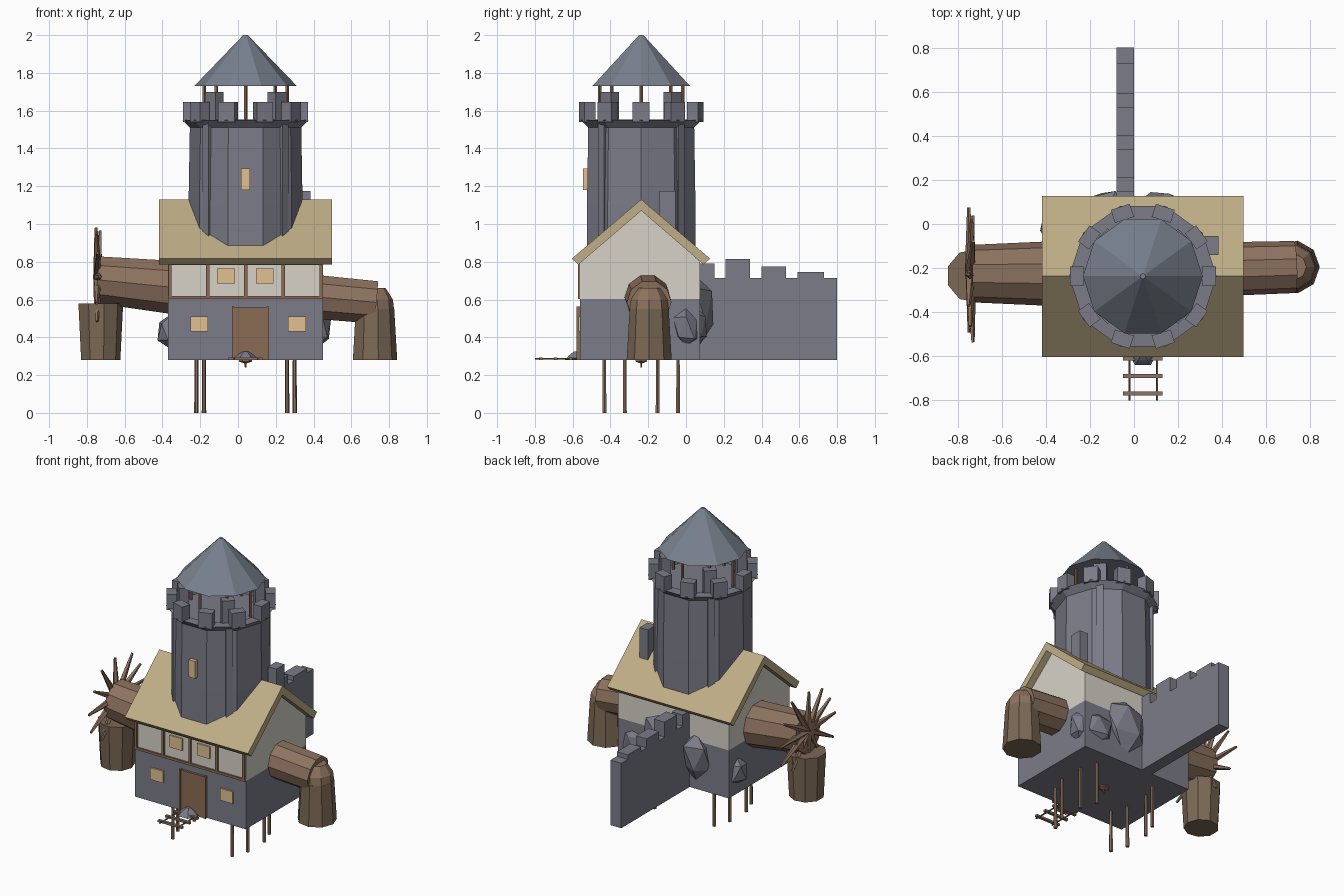
import bpy, bmesh, math, random
from mathutils import Vector

if "Cube" in bpy.data.objects:
    bpy.data.objects.remove(bpy.data.objects["Cube"])

random.seed(4)
CX, CY = 0.04, -0.237   # tower axis

def mat(name, r, g, b):
    m = bpy.data.materials.new(name)
    m.diffuse_color = (r, g, b, 1)
    m.use_nodes = True
    m.node_tree.nodes["Principled BSDF"].inputs["Base Color"].default_value = m.diffuse_color
    return m

STONE = mat("stone", 0.20, 0.20, 0.25)
SLATE = mat("slate", 0.19, 0.22, 0.27)
PLASTER = mat("plaster", 0.68, 0.65, 0.58)
THATCH = mat("thatch", 0.52, 0.42, 0.24)
WOOD = mat("wood", 0.26, 0.15, 0.09)
TRUNK = mat("trunk", 0.20, 0.14, 0.09)
BARK = mat("bark", 0.27, 0.17, 0.115)
GLASS = mat("window_glow", 0.75, 0.53, 0.28)

def finish(name, bm, m):
    bmesh.ops.recalc_face_normals(bm, faces=bm.faces)
    me = bpy.data.meshes.new(name)
    bm.to_mesh(me)
    bm.free()
    me.materials.append(m)
    o = bpy.data.objects.new(name, me)
    bpy.context.collection.objects.link(o)
    return o

def box(name, x0, x1, y0, y1, z0, z1, m):
    bm = bmesh.new()
    bmesh.ops.create_cube(bm, size=1)
    for v in bm.verts:
        v.co = ((x0 + x1) / 2 + v.co.x * (x1 - x0), (y0 + y1) / 2 + v.co.y * (y1 - y0),
                (z0 + z1) / 2 + v.co.z * (z1 - z0))
    return finish(name, bm, m)

def prism(name, pts, x0, x1, m):
    """Extrude a (y, z) outline along x."""
    bm = bmesh.new()
    f = bm.faces.new([bm.verts.new((x0, y, z)) for y, z in pts])
    ext = bmesh.ops.extrude_face_region(bm, geom=[f])["geom"]
    bmesh.ops.translate(bm, vec=(x1 - x0, 0, 0), verts=[v for v in ext if isinstance(v, bmesh.types.BMVert)])
    bm.faces.ensure_lookup_table()
    if len(bm.faces) == len(pts) + 1:
        bm.faces.new([v for v in bm.verts if abs(v.co.x - x0) < 1e-6])
    return finish(name, bm, m)

def rings(name, profile, n, m, origin=(0, 0, 0), axis=(0, 0, 1), phase=0.0):
    """Faceted solid of (radius, distance) rings along an axis."""
    bm = bmesh.new()
    q = Vector(axis).to_track_quat('Z', 'Y') if tuple(axis) != (0, 0, 1) else None
    loops = []
    for r, z in profile:
        loop = []
        for i in range(n):
            a = phase + 2 * math.pi * i / n
            p = Vector((r * math.cos(a), r * math.sin(a), z))
            loop.append(bm.verts.new((q @ p if q else p) + Vector(origin)))
        loops.append(loop)
    for a, b in zip(loops, loops[1:]):
        for i in range(n):
            j = (i + 1) % n
            bm.faces.new((a[i], a[j], b[j], b[i]))
    bm.faces.new(loops[0])
    bm.faces.new(loops[-1])
    return finish(name, bm, m)

def rod(name, p, q, r0, r1, n, m, phase=0.0):
    d = Vector(q) - Vector(p)
    return rings(name, [(r0, 0), (r1, d.length)], n, m, p, d.normalized()[:], phase)

def block(name, ang, r, w, d, z0, z1, m):
    """Box turned to face outward from the tower axis."""
    o = box(name, -d / 2, d / 2, -w / 2, w / 2, z0, z1, m)
    o.location = (CX + r * math.cos(ang), CY + r * math.sin(ang), 0)
    o.rotation_euler.z = ang
    return o

# House: stone storey, plaster storey with gables, thatched roof
box("stone_storey", -0.37, 0.45, -0.56, 0.075, 0.28, 0.602, STONE)
prism("plaster_storey", [(-0.56, 0.602), (0.075, 0.602), (0.075, 0.80), (CY, 1.08), (-0.56, 0.80)],
      -0.37, 0.45, PLASTER)
prism("thatched_roof", [(-0.604, 0.817), (CY, 1.13), (0.127, 0.817), (0.094, 0.785),
                        (CY, 1.07), (-0.57, 0.785)], -0.418, 0.497, THATCH)

# Timber frame on the front
for i in range(5):
    x = -0.36 + i * 0.20
    box("timber_post", x - 0.009, x + 0.009, -0.571, -0.55, 0.602, 0.80, WOOD)
for z in (0.61, 0.79):
    box("timber_beam", -0.37, 0.45, -0.571, -0.55, z - 0.008, z + 0.008, WOOD)

# Windows and door
for x, z in ((-0.205, 0.47), (0.312, 0.47), (-0.063, 0.725), (0.142, 0.725)):
    box("window", x - 0.047, x + 0.047, -0.57, -0.55, z - 0.04, z + 0.04, GLASS)
box("door", -0.02, 0.155, -0.575, -0.55, 0.28, 0.558, WOOD)
for x in (-0.026, 0.158):
    box("door_jamb", x - 0.006, x + 0.006, -0.58, -0.55, 0.28, 0.562, WOOD)
rings("door_stone", [(0.07, 0.28), (0.045, 0.305), (0.015, 0.325)], 6, STONE, (CX, -0.58, 0))

# Tower shaft with flared crown
rings("tower", [(0.302, 0.80), (0.302, 1.1), (0.295, 1.51), (0.335, 1.55), (0.27, 1.552), (0.265, 1.53)],
      10, STONE, (CX, CY, 0))
for i in range(4):
    block("tower_rib", math.pi / 4 + i * math.pi / 2, 0.275, 0.045, 0.05, 0.85, 1.53, STONE)
for i in range(10):
    block("merlon", i * math.pi / 5, 0.30, 0.09, 0.062, 1.54, 1.645, STONE)
for i in range(4):
    block("inner_block", math.pi / 4 + i * math.pi / 2, 0.235, 0.08, 0.06, 1.53, 1.70, STONE)
box("tower_window", CX - 0.024, CX + 0.024, -0.545, -0.50, 1.18, 1.295, GLASS)
box("chimney", 0.32, 0.383, -0.14, -0.055, 0.85, 1.175, STONE)

# Conical roof on eight posts
rings("cone_roof", [(0.272, 1.73), (0.012, 2.0)], 10, SLATE, (CX, CY, 0))
for i in range(8):
    a = i * math.pi / 4
    x, y = CX + 0.22 * math.cos(a), CY + 0.22 * math.sin(a)
    rod("roof_post", (x, y, 1.52), (x, y, 1.74), 0.01, 0.01, 5, WOOD)

# Stilts and the hanging peg underneath
for sx in (-1, 1):
    for dx, dy in ((0.22, 0.195), (0.26, 0.087)):
        for sy in (-1, 1):
            x, y = CX + sx * dx, CY + sy * dy
            rod("stilt", (x, y, 0), (x, y, 0.30), 0.012, 0.010, 6, BARK)
rings("under_peg", [(0.004, 0.24), (0.006, 0.262), (0.035, 0.272), (0.035, 0.285)], 6, WOOD, (CX, CY, 0))

# Ladder lying out from the doorstep
for x in (-0.02, 0.104):
    rod("ladder_rail", (x, -0.80, 0.287), (x, -0.55, 0.287), 0.005, 0.005, 5, TRUNK)
for y in (-0.61, -0.69, -0.77):
    box("ladder_rung", -0.05, 0.13, y - 0.009, y + 0.009, 0.279, 0.293, BARK)

# Side logs resting on stumps
rod("left_log", (-0.30, -0.225, 0.66), (-0.745, -0.225, 0.705), 0.15, 0.13, 10, BARK)
rings("left_stump", [(0.107, 0.28), (0.122, 0.578)], 9, TRUNK, (-0.73, -0.235, 0))
rod("right_log", (0.40, -0.205, 0.615), (0.73, -0.195, 0.585), 0.122, 0.118, 10, BARK)
rings("right_stump", [(0.121, 0.28), (0.105, 0.55)], 9, TRUNK, (0.722, -0.195, 0))
rings("right_log_cap", [(0.105, 0.54), (0.098, 0.60), (0.06, 0.66)], 9, BARK, (0.722, -0.195, 0))

# Root burst at the end of the left log
for i in range(12):
    a = math.pi / 2 + i * math.pi / 6
    L = 0.30 + random.uniform(-0.03, 0.012)
    tip = (-0.74 + random.uniform(-0.015, 0.015), -0.228 + L * math.cos(a), 0.72 + L * 0.93 * math.sin(a))
    rod("root_spike", (-0.742, -0.228, 0.72), tip, 0.026, 0.008, 5, BARK)

# Battlemented wall running back, stepped merlons
prism("back_wall", [(0.03, 0.28), (0.80, 0.28), (0.80, 0.715), (0.73, 0.715), (0.73, 0.745), (0.59, 0.745),
                    (0.59, 0.715), (0.53, 0.715), (0.53, 0.775), (0.40, 0.775), (0.40, 0.715), (0.34, 0.715),
                    (0.34, 0.815), (0.21, 0.815), (0.21, 0.715), (0.15, 0.715), (0.15, 0.79), (0.03, 0.79)],
      -0.08, 0.0, STONE)

# Rough rocks piled against the back corners
def rock(name, c, s):
    bm = bmesh.new()
    bmesh.ops.create_icosphere(bm, subdivisions=1, radius=1)
    for v in bm.verts:
        k = random.uniform(0.75, 1.1)
        v.co = [c[i] + s[i] * k * v.co[i] for i in range(3)]
    return finish(name, bm, STONE)

for c, s in (((-0.12, 0.06, 0.50), (0.12, 0.10, 0.17)), ((0.12, 0.05, 0.56), (0.17, 0.12, 0.22)),
             ((0.33, 0.04, 0.46), (0.13, 0.09, 0.14)), ((-0.35, -0.03, 0.43), (0.09, 0.08, 0.11)),
             ((0.43, 0.0, 0.45), (0.065, 0.08, 0.12))):
    rock("rock", c, s)
